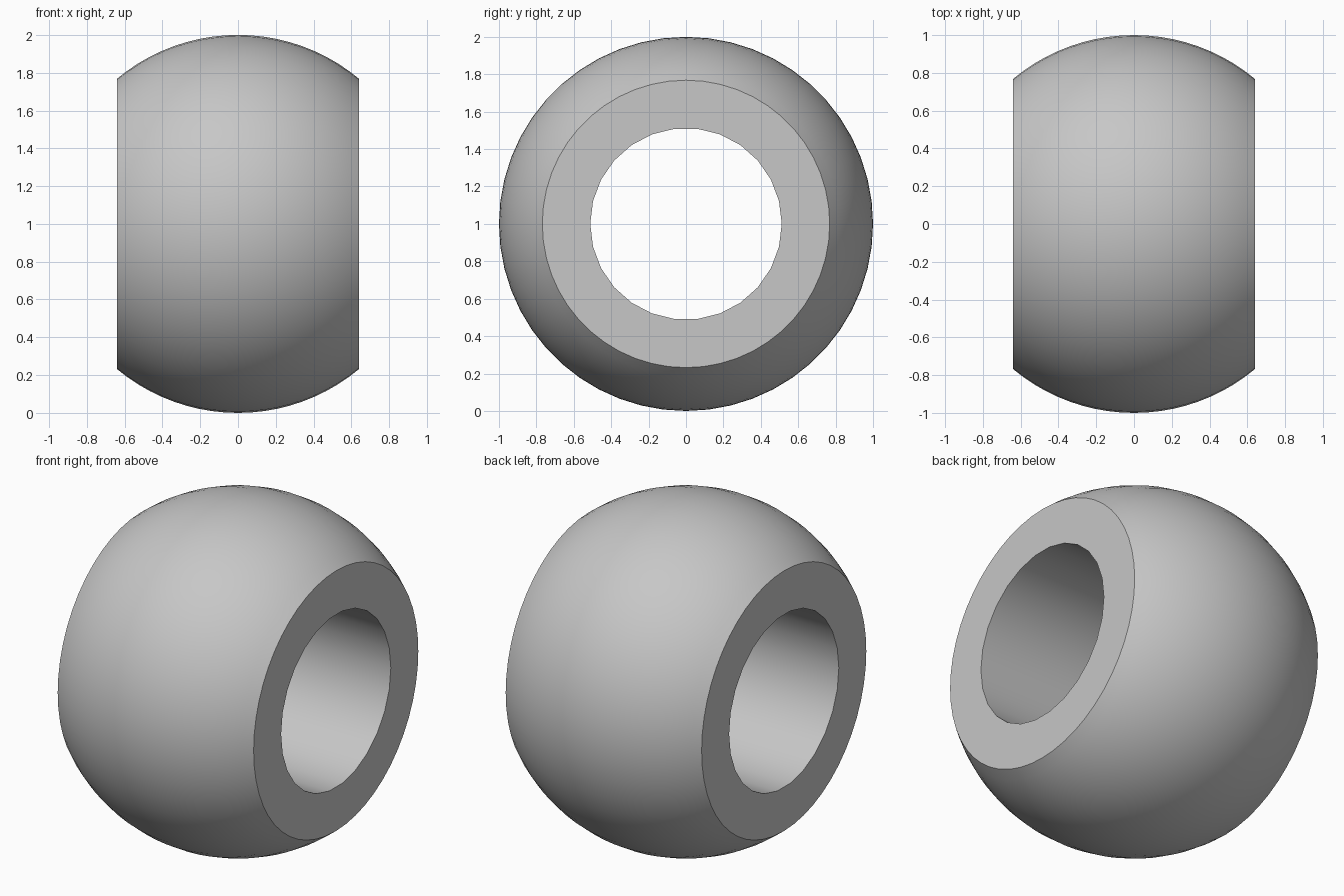
import bpy, bmesh
from math import sin, cos, sqrt, asin, pi

cube = bpy.data.objects.get("Cube")
if cube:
    bpy.data.objects.remove(cube, do_unlink=True)

BORE_SIDES = 26
OUTER_SIDES = BORE_SIDES * 2
HALF_WIDTH = 0.64
BORE_RADIUS = 0.512
BANDS = 20

bm = bmesh.new()


def ring(x, radius, sides):
    """Circle of vertices around the x axis, centred at height 1."""
    return [bm.verts.new((x, radius * cos(2 * pi * i / sides),
                          1 + radius * sin(2 * pi * i / sides)))
            for i in range(sides)]


def skin(a, b):
    """Quads joining two equal rings."""
    n = len(a)
    for i in range(n):
        j = (i + 1) % n
        bm.faces.new((a[i], a[j], b[j], b[i]))


# Spherical outer surface between the two flat ends
limit = asin(HALF_WIDTH)
xs = [sin(limit * (2 * k / BANDS - 1)) for k in range(BANDS + 1)]
outer = [ring(x, sqrt(1 - x * x), OUTER_SIDES) for x in xs]
for a, b in zip(outer, outer[1:]):
    skin(a, b)

# Straight bore
bore = [ring(x, BORE_RADIUS, BORE_SIDES) for x in (-HALF_WIDTH, HALF_WIDTH)]
skin(*bore)

# Flat annular ends: each bore side meets two outer sides
for inner, rim in zip(bore, (outer[0], outer[-1])):
    for i in range(BORE_SIDES):
        j = (i + 1) % BORE_SIDES
        bm.faces.new((inner[i], rim[2 * i], rim[2 * i + 1], rim[2 * j], inner[j]))

bmesh.ops.recalc_face_normals(bm, faces=bm.faces)
mesh = bpy.data.meshes.new("bored_ball")
bm.to_mesh(mesh)
bm.free()

ball = bpy.data.objects.new("bored_ball", mesh)
bpy.context.collection.objects.link(ball)

# Plain grey material
grey = bpy.data.materials.new("plain grey")
grey.use_nodes = True
colour = (0.57, 0.57, 0.57, 1)
grey.diffuse_color = colour
grey.node_tree.nodes["Principled BSDF"].inputs["Base Color"].default_value = colour
mesh.materials.append(grey)

# Smooth curved surfaces, crisp rims
bpy.ops.object.select_all(action="DESELECT")
ball.select_set(True)
bpy.context.view_layer.objects.active = ball
bpy.ops.object.shade_smooth_by_angle(angle=pi / 6)
